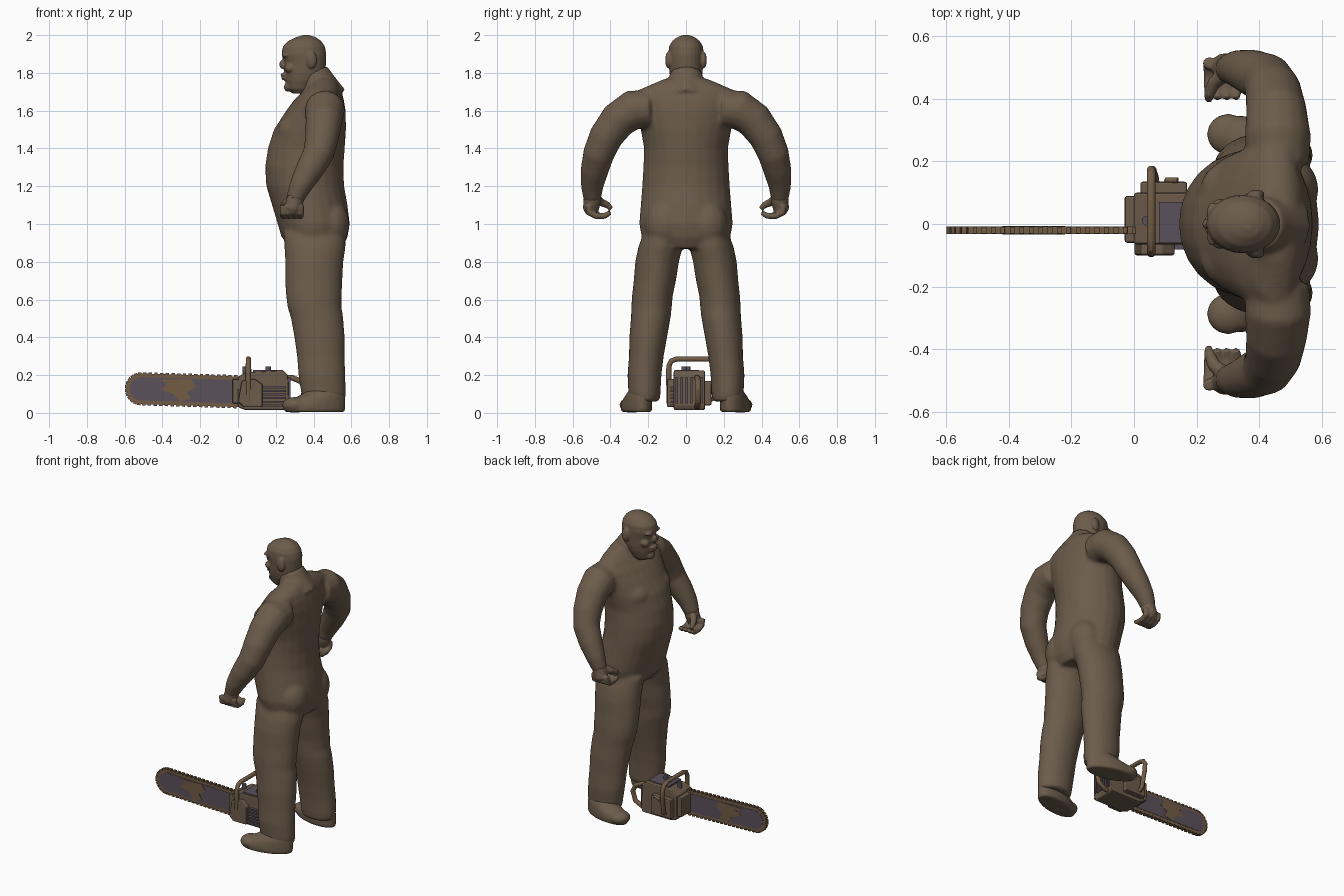
import bpy, bmesh, math
from mathutils import Vector, Matrix

cube = bpy.data.objects.get("Cube")
if cube:
    bpy.data.objects.remove(cube)


def material(name, rgb):
    m = bpy.data.materials.new(name)
    m.use_nodes = True
    m.diffuse_color = (*rgb, 1)
    m.node_tree.nodes["Principled BSDF"].inputs["Base Color"].default_value = (*rgb, 1)
    return m


BROWN = material("earth brown", (0.15, 0.107, 0.07))
RUST = material("rust brown", (0.17, 0.108, 0.06))
METAL = material("dull violet metal", (0.105, 0.083, 0.105))


def bridge(bm, rings):
    """Close a stack of point rings into a capped shell."""
    loops = [[bm.verts.new(p) for p in r] for r in rings]
    n = len(loops[0])
    for a, b in zip(loops, loops[1:]):
        for i in range(n):
            bm.faces.new((a[i], a[(i + 1) % n], b[(i + 1) % n], b[i]))
    bm.faces.new(loops[0][::-1])
    bm.faces.new(loops[-1])


def oval(c, u, v, n=24):
    return [c + u * math.cos(2 * math.pi * i / n) + v * math.sin(2 * math.pi * i / n) for i in range(n)]


def loft(bm, rings, turn=0.0, side=1):
    """Horizontal ovals: z, front x, back x, centre y, half width."""
    out = []
    for z, x0, x1, y, w in rings:
        rot = Matrix.Rotation(turn * side, 3, 'Z')
        out.append(oval(Vector(((x0 + x1) / 2, y * side, z)),
                        rot @ Vector(((x1 - x0) / 2, 0, 0)), rot @ Vector((0, w, 0))))
    bridge(bm, out)


def tube(bm, path, radii, side=1, n=16):
    pts = [Vector((x, y * side, z)) for x, y, z in path]
    if not isinstance(radii, (list, tuple)):
        radii = [radii] * len(pts)
    rings, u = [], None
    for i, p in enumerate(pts):
        t = (pts[min(i + 1, len(pts) - 1)] - pts[max(i - 1, 0)]).normalized()
        u = t.orthogonal() if u is None else u - t * u.dot(t)
        u.normalize()
        rings.append(oval(p, u * radii[i], t.cross(u) * radii[i], n))
    bridge(bm, rings)


def ball(bm, c, r):
    m = Matrix.Translation(c) @ Matrix.Diagonal((*r, 1))
    bmesh.ops.create_uvsphere(bm, u_segments=16, v_segments=10, radius=1, matrix=m)


def box(bm, lo, hi):
    c = [(a + b) / 2 for a, b in zip(lo, hi)]
    s = [b - a for a, b in zip(lo, hi)]
    bmesh.ops.create_cube(bm, size=1, matrix=Matrix.Translation(c) @ Matrix.Diagonal((*s, 1)))


def prism(bm, outline, y0, y1):
    bridge(bm, [[Vector((x, y, z)) for x, z in outline] for y in (y0, y1)])


def finish(name, bm, mat, voxel=0, bevel=0, smooth=3):
    bmesh.ops.recalc_face_normals(bm, faces=bm.faces)
    me = bpy.data.meshes.new(name)
    bm.to_mesh(me)
    bm.free()
    me.materials.append(mat)
    ob = bpy.data.objects.new(name, me)
    bpy.context.collection.objects.link(ob)
    if voxel:
        m = ob.modifiers.new("blend", 'REMESH')
        m.mode, m.voxel_size, m.use_smooth_shade = 'VOXEL', voxel, True
        s = ob.modifiers.new("soften", 'SMOOTH')
        s.factor, s.iterations = 0.5, smooth
    elif bevel:
        b = ob.modifiers.new("bevel", 'BEVEL')
        b.width, b.segments = bevel, 2
    else:
        bpy.ops.object.select_all(action='DESELECT')
        bpy.context.view_layer.objects.active = ob
        ob.select_set(True)
        bpy.ops.object.shade_smooth_by_angle(angle=math.radians(40))
    return ob


# Body: torso, trouser legs and arms blended into one skin
bm = bmesh.new()
loft(bm, [(z, a, b, 0, w) for z, a, b, w in (
    (.87, .29, .55, .17), (.93, .23, .58, .235), (1.0, .21, .592, .248), (1.1, .18, .58, .24),
    (1.2, .15, .562, .232), (1.3, .143, .558, .226), (1.4, .158, .565, .222), (1.5, .19, .572, .24),
    (1.6, .255, .57, .26), (1.66, .30, .56, .27), (1.71, .35, .545, .25), (1.745, .38, .53, .17),
    (1.77, .39, .51, .11))])
tube(bm, [(.465, 0, 1.66), (.43, 0, 1.73), (.395, 0, 1.80)], [.115, .098, .085])
for s in (1, -1):
    ball(bm, (.31, s * .105, 1.49), (.10, .10, .085))
    ball(bm, (.49, s * .11, 1.0), (.10, .11, .13))
    loft(bm, [(.06, .345, .565, .215, .075), (.10, .335, .572, .22, .085), (.2, .32, .568, .22, .09),
              (.3, .312, .565, .21, .092), (.4, .298, .565, .20, .10), (.5, .28, .558, .187, .105),
              (.56, .262, .548, .182, .107), (.62, .254, .55, .178, .108), (.7, .25, .552, .165, .112),
              (.8, .25, .558, .153, .116), (.88, .245, .57, .135, .117), (.95, .24, .57, .125, .10)], 0, s)
    tube(bm, [(.46, .19, 1.61), (.46, .28, 1.605), (.455, .36, 1.55), (.445, .425, 1.46), (.425, .463, 1.37),
              (.375, .485, 1.28), (.33, .497, 1.2), (.30, .497, 1.13)],
         [.10, .106, .098, .09, .083, .074, .06, .047], s)
finish("body", bm, BROWN, .0115, smooth=5)

# Head with brow, nose, lips, cheeks and ears
bm = bmesh.new()
loft(bm, [(z, a, b, 0, w) for z, a, b, w in (
    (1.69, .29, .37, .04), (1.715, .258, .41, .062), (1.76, .25, .445, .08), (1.80, .245, .462, .088),
    (1.85, .245, .466, .091), (1.90, .23, .468, .094), (1.94, .238, .46, .09), (1.97, .267, .44, .072),
    (1.99, .31, .41, .045), (2.0, .345, .375, .018))])
ball(bm, (.238, 0, 1.845), (.02, .018, .025))
ball(bm, (.24, 0, 1.79), (.016, .036, .009))
ball(bm, (.245, 0, 1.77), (.016, .032, .009))
ball(bm, (.265, 0, 1.725), (.022, .035, .025))
for s in (1, -1):
    ball(bm, (.25, s * .037, 1.892), (.018, .034, .011))
    ball(bm, (.275, s * .05, 1.825), (.03, .03, .025))
    ball(bm, (.39, s * .094, 1.868), (.028, .016, .045))
finish("head", bm, BROWN, .006)

# Hands with curled fingers, and shoes turned outward
for s, label in ((1, "back"), (-1, "front")):
    bm = bmesh.new()
    tube(bm, [(.315, .497, 1.17), (.30, .497, 1.12), (.288, .503, 1.08), (.285, .5, 1.055)],
         [.045, .046, .043, .03], s)
    for i in range(4):
        x = .24 + .03 * i
        tube(bm, [(x, .515, 1.10), (x, .51, 1.06), (x, .475, 1.043), (x, .43, 1.043), (x - .005, .40, 1.06)],
             [.02, .02, .018, .017, .012], s, 10)
    tube(bm, [(.29, .48, 1.14), (.255, .45, 1.115), (.24, .415, 1.10), (.238, .395, 1.08)],
         [.026, .022, .018, .012], s, 10)
    finish(label + "_hand", bm, BROWN, .006)

    bm = bmesh.new()
    loft(bm, [(.004, .245, .568, .262, .07), (.02, .238, .572, .262, .075), (.045, .238, .572, .262, .075),
              (.07, .27, .572, .257, .072), (.09, .32, .57, .248, .07), (.12, .37, .56, .235, .065)], -.24, s)
    ball(bm, (.30, s * .287, .042), (.068, .066, .042))
    finish(label + "_shoe", bm, BROWN, .009)


# Saw: guide bar with toothed chain
def stadium(x0, x1, r, steps=12):
    arc = [(x0 - r * math.sin(math.pi * i / steps), r * math.cos(math.pi * i / steps)) for i in range(steps + 1)]
    flat = [(x1, -r), (x1, r)]
    tilt = Matrix.Rotation(-.03, 2)
    return [(p.x, p.y + .112) for p in (tilt @ Vector(q) for q in arc + flat)]


bm = bmesh.new()
prism(bm, stadium(-.512, .02, .081), -.03, -.01)
rim = [Vector(p) for p in stadium(-.512, .0, .083)]
for a, b in zip(rim[:-2] + [rim[-1], rim[12]], rim[1:-1] + [rim[0], rim[13]]):
    count = max(1, round((b - a).length / .03))
    for i in range(count):
        p, d = a.lerp(b, (i + .5) / count), (b - a).normalized()
        m = Matrix.Translation((p.x, -.02, p.y)) @ Matrix.Rotation(-math.atan2(d.y, d.x), 4, 'Y')
        bmesh.ops.create_cube(bm, size=1, matrix=m @ Matrix.Diagonal((.018, .024, .01, 1)))
finish("saw_chain", bm, RUST)

bm = bmesh.new()
prism(bm, stadium(-.512, .02, .062), -.032, -.008)
finish("guide_bar", bm, METAL)

bm = bmesh.new()
patch = [(-.42, .175), (-.37, .155), (-.41, .125), (-.34, .10), (-.31, .06), (-.25, .075), (-.27, .11),
         (-.22, .14), (-.25, .18)]
prism(bm, patch, -.034, -.006)
finish("bar_rust_patch", bm, RUST)

# Saw engine housing
bm = bmesh.new()
prism(bm, [(0, .03), (.04, .015), (.26, .015), (.27, .04), (.265, .2), (.24, .225), (.04, .215), (0, .19)],
      -.065, .10)
box(bm, (-.03, -.06, .05), (.01, .09, .18))
prism(bm, [(.0, .06), (.03, .03), (.13, .03), (.13, .15), (.09, .18), (.02, .17)], -.10, -.05)
box(bm, (.02, .09, .04), (.17, .135, .17))
finish("saw_housing", bm, BROWN, bevel=.008)

# Cooling fins, top panel and caps
bm = bmesh.new()
for i in range(6):
    box(bm, (.13, -.082, .035 + .019 * i), (.255, -.06, .045 + .019 * i))
    y = -.055 + .026 * i
    box(bm, (.262, y, .05), (.278, y + .012, .19))
box(bm, (.08, -.06, .21), (.235, .07, .228))
for x, y in ((.04, .01), (.16, -.01)):
    tube(bm, [(x, y, .2), (x, y, .245)], .015)
finish("fins_and_caps", bm, METAL)

# Wrap handle and rear grip
bm = bmesh.new()
tube(bm, [(.055, -.088, .05), (.055, -.092, .2), (.055, -.09, .25), (.055, -.078, .275), (.055, -.05, .285),
          (.055, .12, .285), (.055, .155, .275), (.055, .172, .25), (.058, .172, .2), (.065, .15, .08),
          (.07, .11, .06)], .014)
tube(bm, [(.23, .055, .185), (.29, .06, .185), (.335, .065, .165), (.355, .065, .12), (.335, .065, .06),
          (.29, .06, .035), (.22, .055, .035)], .015)
tube(bm, [(.10, .12, .13), (.105, .14, .16), (.14, .14, .17)], .009)
finish("saw_handles", bm, RUST)
